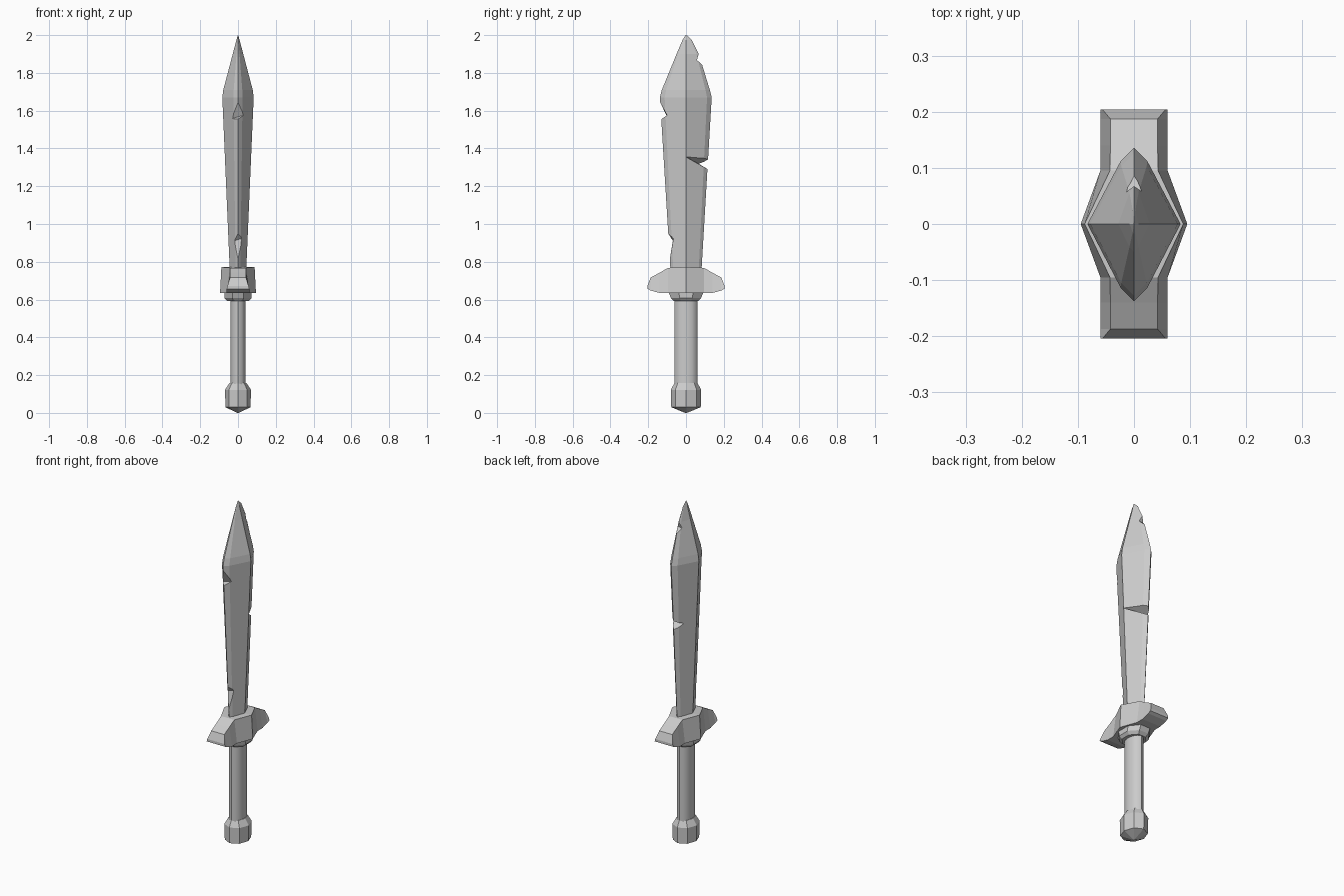
import bpy, bmesh, math
from mathutils import Vector

if "Cube" in bpy.data.objects:
    bpy.data.objects.remove(bpy.data.objects["Cube"])


def add_object(name, bm):
    bmesh.ops.recalc_face_normals(bm, faces=bm.faces)
    mesh = bpy.data.meshes.new(name)
    bm.to_mesh(mesh)
    bm.free()
    ob = bpy.data.objects.new(name, mesh)
    bpy.context.collection.objects.link(ob)
    return ob


def loft(name, rings):
    """Skin a stack of equal-length rings and cap both ends."""
    bm = bmesh.new()
    loops = [[bm.verts.new(p) for p in ring] for ring in rings]
    n = len(loops[0])
    for a, b in zip(loops, loops[1:]):
        for i in range(n):
            j = (i + 1) % n
            bm.faces.new((a[i], a[j], b[j], b[i]))
    bm.faces.new(loops[0])
    bm.faces.new(loops[-1])
    return add_object(name, bm)


def oval(name, levels, sides, turn=0.0):
    """Stack of oval rings given as (z, half x, half y)."""
    angles = [math.tau * (i + turn) / sides for i in range(sides)]
    return loft(name, [[(rx * math.cos(a), ry * math.sin(a), z) for a in angles]
                       for z, rx, ry in levels])


def notch(body, a, b, upper, lower):
    """Cut a wedge whose inner edge is line a-b, opening towards upper and lower."""
    a, b, upper, lower = map(Vector, (a, b, upper, lower))
    mid = (a + b) / 2
    along = (b - a).normalized() * 0.15
    bm = bmesh.new()
    for p in (mid - along, mid + along):
        for q in (mid, upper, lower):
            bm.verts.new(p + (q - mid).normalized() * 0.2)
    bmesh.ops.convex_hull(bm, input=bm.verts)
    cutter = add_object("notch_cutter", bm)
    cutter.hide_render = True
    mod = body.modifiers.new("notch", 'BOOLEAN')
    mod.operation, mod.solver, mod.object = 'DIFFERENCE', 'EXACT', cutter
    graph = bpy.context.evaluated_depsgraph_get()
    mesh = bpy.data.meshes.new_from_object(body.evaluated_get(graph))
    body.modifiers.clear()
    body.data = mesh
    bpy.data.objects.remove(cutter)


# Blade: diamond section with slightly bevelled cutting edges
def blade_ring(z, hx, front, back):
    return [(hx * u, v * (back if v > 0 else front), z) for u, v in
            ((1, 0), (.29, .82), (0, 1), (-.29, .82), (-1, 0), (-.29, -.82), (0, -1), (.29, -.82))]


blade = loft("blade", [blade_ring(*r) for r in (
    (0.72, .042, .080, .080), (1.67, .083, .138, .136), (1.71, .078, .128, .126),
    (1.90, .028, .050, .068), (1.975, .008, .018, .030), (2.0, .001, .003, .003))])

# Battle damage along both edges
notch(blade, (.068, 0, 1.355), (-.03, .065, 1.32), (0, .115, 1.342), (0, .115, 1.29))
notch(blade, (-.035, -.095, 1.557), (.027, -.10, 1.575), (0, -.137, 1.645), (0, -.135, 1.553))
notch(blade, (.025, -.066, .925), (-.025, -.07, .91), (0, -.095, .95), (0, -.088, .80))
notch(blade, (-.02, .056, 1.868), (.015, .058, 1.868), (0, .067, 1.90), (0, .088, 1.84))

# Guard: trapezoid sections along y (y, bottom z, top z, bottom half x, top half x)
half = [(0, .635, .772, .095, .088), (.095, .635, .768, .060, .043),
        (.14, .635, .742, .060, .042), (.187, .648, .717, .060, .042),
        (.204, .657, .672, .060, .056)]
sections = [(-y, *rest) for y, *rest in reversed(half[1:])] + half
loft("guard", [[(-xb, y, zb), (xb, y, zb), (xt, y, zt), (-xt, y, zt)]
               for y, zb, zt, xb, xt in sections])

# Collar under the guard
oval("collar", [(.592, .062, .070), (.608, .077, .086), (.638, .079, .100)], 8, 0.5)

# Grip
grip = oval("grip", [(.14, .041, .062), (.60, .041, .062)], 12)
bpy.context.view_layer.objects.active = grip
grip.select_set(True)
bpy.ops.object.shade_smooth_by_angle(angle=math.radians(40))

# Pommel
oval("pommel", [(0, .004, .004), (.03, .066, .078), (.122, .069, .080), (.157, .046, .062)], 8)
